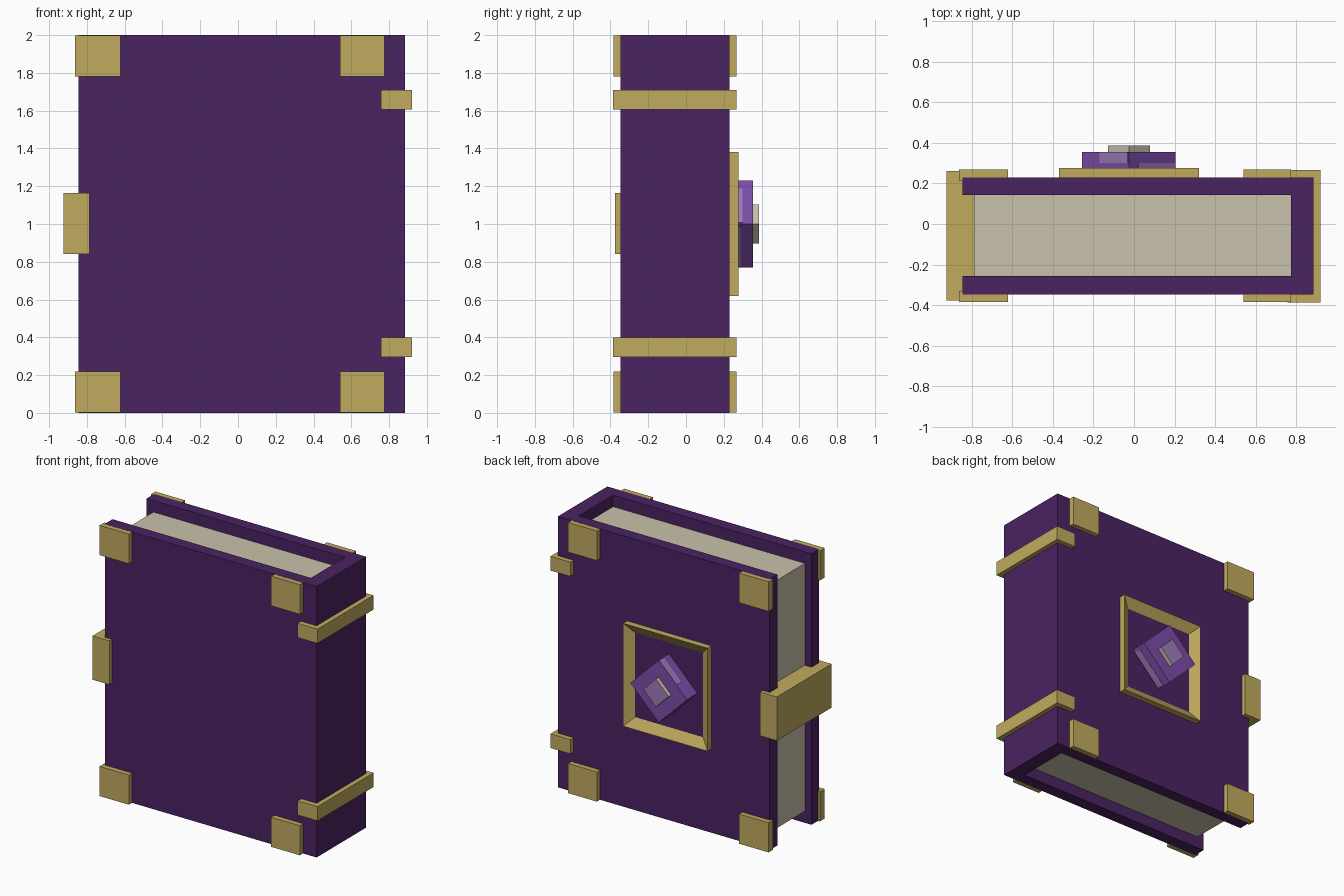
import bpy, bmesh, math
from mathutils import Vector, Matrix

if "Cube" in bpy.data.objects:
    bpy.data.objects.remove(bpy.data.objects["Cube"])


def material(name, r, g, b):
    def lin(c):
        c /= 255
        return c / 12.92 if c <= 0.04045 else ((c + 0.055) / 1.055) ** 2.4
    m = bpy.data.materials.new(name)
    m.diffuse_color = (lin(r), lin(g), lin(b), 1)
    m.use_nodes = True
    m.node_tree.nodes["Principled BSDF"].inputs["Base Color"].default_value = m.diffuse_color
    return m


COVER = material("dark purple leather", 74, 35, 97)
GOLD = material("dull gold", 193, 170, 94)
PAPER = material("aged paper", 201, 194, 171)
GEM = material("violet gem", 126, 77, 170)
SHINE = material("pale violet shine", 158, 126, 188)


def finish(name, bm, *mats):
    bmesh.ops.recalc_face_normals(bm, faces=bm.faces)
    me = bpy.data.meshes.new(name)
    bm.to_mesh(me)
    bm.free()
    for m in mats:
        me.materials.append(m)
    ob = bpy.data.objects.new(name, me)
    bpy.context.collection.objects.link(ob)
    return ob


def box(name, x, y, z, *mats, place=Matrix()):
    """Box from (min, max) ranges, optionally moved by a matrix."""
    bm = bmesh.new()
    bmesh.ops.create_cube(bm, size=1)
    for v in bm.verts:
        v.co = Vector([(r[0] + r[1]) / 2 + c * (r[1] - r[0])
                       for r, c in zip((x, y, z), v.co)])
    bm.transform(place)
    return finish(name, bm, *mats)


def prism(name, profile, axis, start, depth, mat):
    """Extrude a 2D profile along z or y."""
    bm = bmesh.new()
    put = (lambda a, b: (a, b, start)) if axis == 'z' else (lambda a, b: (a, start, b))
    f = bm.faces.new([bm.verts.new(put(a, b)) for a, b in profile])
    ext = bmesh.ops.extrude_face_region(bm, geom=[f])
    vec = Vector((0, 0, depth) if axis == 'z' else (0, depth, 0))
    bmesh.ops.translate(bm, vec=vec,
                        verts=[g for g in ext['geom'] if isinstance(g, bmesh.types.BMVert)])
    return finish(name, bm, mat)


# Cover: two boards joined by the spine
prism("cover", [(-0.845, -0.347), (0.885, -0.347), (0.885, 0.23), (-0.845, 0.23),
                (-0.845, 0.142), (0.775, 0.142), (0.775, -0.257), (-0.845, -0.257)],
      'z', 0, 2, COVER)

# Page block, recessed at top, bottom and fore edge
box("pages", (-0.79, 0.78), (-0.26, 0.145), (0.085, 1.915), PAPER)

# Corner plates on both boards
for side, y in (("front", (-0.385, -0.33)), ("back", (0.215, 0.268))):
    for edge, x in (("outer", (-0.862, -0.622)), ("spine", (0.54, 0.775))):
        for level, z in (("bottom", (0.001, 0.22)), ("top", (1.78, 1.999))):
            box(f"{side}_{edge}_{level}_corner", x, y, z, GOLD)

# Spine bands and fore-edge clasp
for level, z in (("lower", (0.295, 0.4)), ("upper", (1.605, 1.71))):
    box(f"{level}_spine_band", (0.757, 0.92), (-0.387, 0.267), z, GOLD)
box("clasp", (-0.925, -0.787), (-0.377, 0.262), (0.84, 1.163), GOLD)

# Square frame on the back board
frame = box("gem_frame", (-0.37, 0.32), (0.22, 0.277), (0.62, 1.38), GOLD)
bm = bmesh.new()
bm.from_mesh(frame.data)
faces = [f for f in bm.faces if f.normal.y > 0.9]
bmesh.ops.inset_region(bm, faces=faces, thickness=0.097)
for v in faces[0].verts:
    v.co.y = 0.233
faces[0].material_index = 1
bm.to_mesh(frame.data)
bm.free()
frame.data.materials.append(COVER)

# Diamond gem, turned 45 degrees about y
turn = Matrix.Translation((-0.025, 0, 1)) @ Matrix.Rotation(math.radians(45), 4, 'Y')
H = 0.163
box("gem", (-H, H), (0.225, 0.355), (-H, H), GEM, place=turn)

# Shine plates on the gem sides; u runs along each side
sides = [("upper_left", 0, (-0.04, 0.155), (0.30, 0.354)),
         ("upper_right", 90, (-0.10, 0.155), (0.24, 0.30)),
         ("lower_right", 180, (-0.14, 0.15), (0.24, 0.29)),
         ("lower_left", 270, (-0.04, 0.155), (0.30, 0.354))]
for label, angle, u, y in sides:
    # local +z after the -45 degree turn faces up and to -x
    place = (Matrix.Translation((-0.025, 0, 1))
             @ Matrix.Rotation(math.radians(angle - 45), 4, 'Y'))
    box(f"{label}_shine", u, y, (H - 0.003, H + 0.002), SHINE, place=place)

# Small raised stud on the gem: paper-coloured sides, pale violet face
S = 0.073
stud = box("gem_stud", (-S, S), (0.35, 0.386), (-S, S), PAPER, SHINE, place=turn)
for p in stud.data.polygons:
    p.material_index = 1 if p.normal.y > 0.9 else 0
